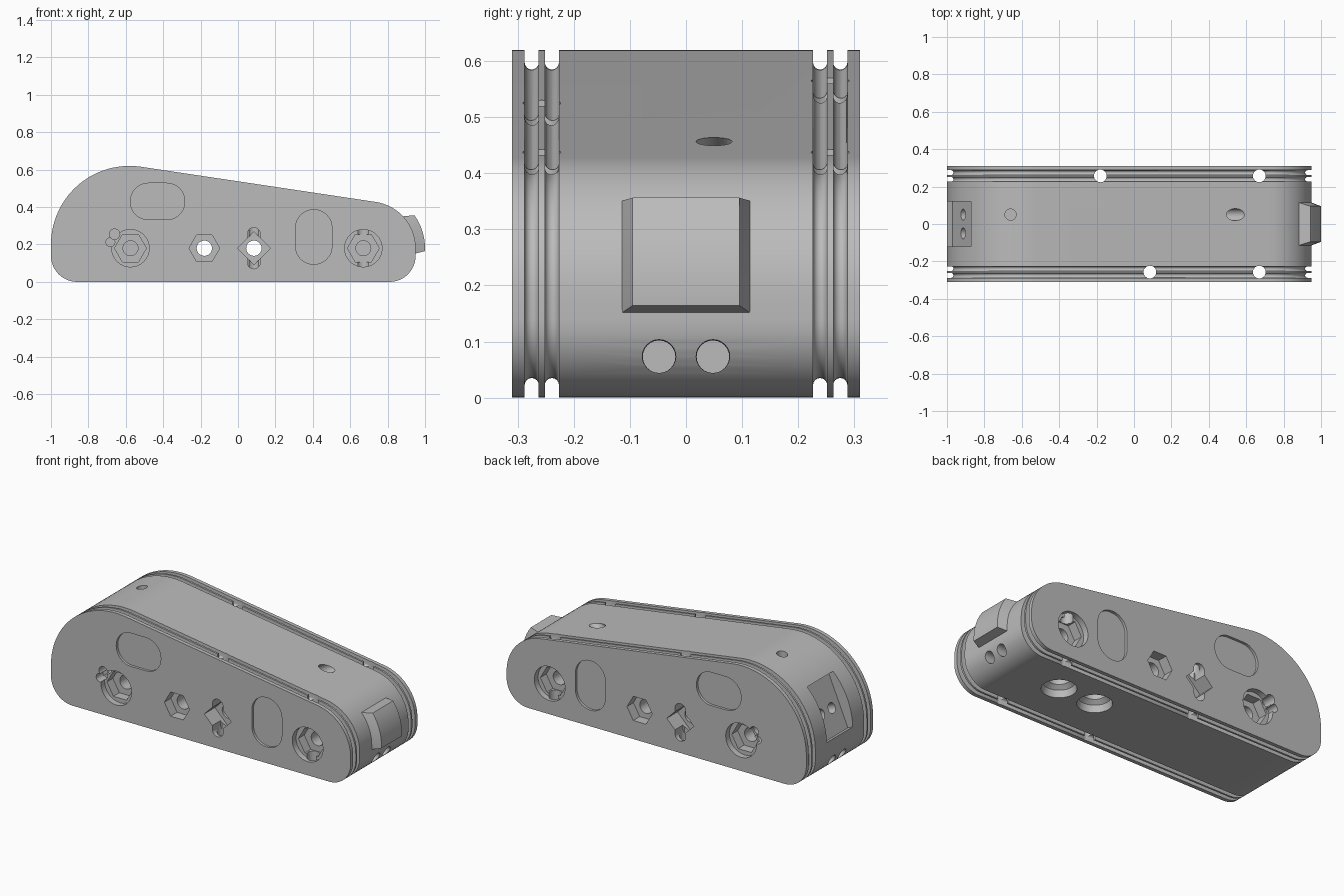
import bpy, bmesh
from math import sin, cos, pi, radians
from mathutils import Vector

cube = bpy.data.objects.get("Cube")
if cube:
    bpy.data.objects.remove(cube)

grey = bpy.data.materials.new("mid grey")
grey.use_nodes = True
COLOR = (0.5, 0.5, 0.5, 1)
grey.diffuse_color = COLOR
grey.node_tree.nodes["Principled BSDF"].inputs["Base Color"].default_value = COLOR


def loft(name, rings):
    """Closed solid through rings with equal point counts."""
    bm = bmesh.new()
    loops = [[bm.verts.new(p) for p in ring] for ring in rings]
    n = len(loops[0])
    for a, b in zip(loops, loops[1:]):
        for i in range(n):
            j = (i + 1) % n
            bm.faces.new((a[i], a[j], b[j], b[i]))
    bm.faces.new(loops[0])
    bm.faces.new(loops[-1])
    bmesh.ops.recalc_face_normals(bm, faces=bm.faces)
    mesh = bpy.data.meshes.new(name)
    bm.to_mesh(mesh)
    bm.free()
    mesh.materials.append(grey)
    obj = bpy.data.objects.new(name, mesh)
    bpy.context.collection.objects.link(obj)
    return obj


def arc(cx, cz, r, start, end, n):
    steps = [radians(start + (end - start) * i / n) for i in range(n + 1)]
    return [(cx + r * cos(a), cz + r * sin(a)) for a in steps]


def at_y(points, y):
    return [(x, y, z) for x, z in points]


def circle(cx, cz, r, n=32):
    return arc(cx, cz, r, 0, 360, n)[:-1]


def stadium(cx, cz, w, h, r):
    x, z = w / 2 - r, h / 2 - r
    return (arc(cx + x, cz + z, r, 0, 90, 8) + arc(cx - x, cz + z, r, 90, 180, 8)
            + arc(cx - x, cz - z, r, 180, 270, 8) + arc(cx + x, cz - z, r, 270, 360, 8))


def outline(d):
    """Side silhouette, inset by d."""
    return (arc(0.70, 0.18, 0.25 - d, 0, 81.4, 18)
            + arc(-0.58, 0.20, 0.42 - d, 81.4, 180, 28)
            + arc(-0.86, 0.14, 0.14 - d, 180, 270, 12)
            + arc(0.81, 0.14, 0.14 - d, 270, 360, 12))


# Body with two round-bottomed grooves near each side
stations = [(-0.31, 0)]
HALF, DEEP = 0.0125, 0.035
for g in (-0.275, -0.239, 0.239, 0.275):
    stations.append((g - HALF, 0))
    for i in range(9):
        t = pi * i / 8
        stations.append((g - HALF * cos(t), DEEP - HALF + HALF * sin(t)))
    stations.append((g + HALF, 0))
stations.append((0.31, 0))
body = loft("body", [at_y(outline(d), y) for y, d in stations])


def cut(cutter):
    cutter.hide_render = True
    mod = body.modifiers.new("cut", "BOOLEAN")
    mod.operation, mod.solver, mod.object = "DIFFERENCE", "EXACT", cutter
    bpy.context.view_layer.objects.active = body
    bpy.ops.object.modifier_apply(modifier=mod.name)
    bpy.data.objects.remove(cutter)


def pocket(points, side, depth):
    """Recess cut into the front (side -1) or back (side 1)."""
    cut(loft("pocket", [at_y(points, side * 0.35), at_y(points, side * (0.31 - depth))]))


def bore(start, direction, steps, n=24):
    """Round hole; steps are (distance, radius) along the direction."""
    d = Vector(direction).normalized()
    u = d.orthogonal().normalized()
    v = d.cross(u)
    cut(loft("bore", [[Vector(start) + d * t + (u * x + v * z) * 1.0
                       for x, z in circle(0, 0, r, n)] for t, r in steps]))


ROW = 0.18
for side in (-1, 1):
    # Shallow rounded windows
    pocket(stadium(-0.43, 0.43, 0.29, 0.195, 0.095), side, 0.015)
    pocket(stadium(0.405, 0.24, 0.195, 0.29, 0.095), side, 0.015)
    # Stepped end pockets: round, hexagonal, then a blind hole
    for x in (-0.575, 0.67):
        pocket(circle(x, ROW, 0.1), side, 0.035)
        pocket(circle(x, ROW, 0.085, 6), side, 0.09)
        pocket(circle(x, ROW, 0.04), side, 0.2)
    pocket(circle(-0.66, 0.255, 0.028, 16), side, 0.08)
    pocket(circle(-0.682, 0.212, 0.024, 16), side, 0.065)
    # Hexagonal and diamond seats around the through holes
    hex_x, diamond_x = (-0.18, 0.085) if side < 0 else (0.085, -0.18)
    pocket(circle(hex_x, ROW, 0.082, 6), side, 0.06)
    pocket(circle(diamond_x, ROW, 0.088, 4), side, 0.1)
    pocket(stadium(diamond_x, ROW, 0.07, 0.22, 0.0349), side, 0.075)
    # Vertical locking holes
    for x in (diamond_x, 0.67):
        bore((x, side * 0.257, -0.05), (0, 0, 1), [(0, 0.034), (0.75, 0.034)])

# Cross holes through the whole width
for x in (-0.18, 0.085):
    bore((x, -0.4, ROW), (0, 1, 0), [(0, 0.041), (0.8, 0.041)])

# Cable holes in the top
bore((-0.66, 0.05, 0.7), (0, 0, -1), [(0, 0.03), (0.28, 0.03)])
bore((0.708, 0.05, 0.563), (-0.84, 0, -0.54), [(0, 0.032), (0.45, 0.032)])

# Countersunk holes in the underside
for x in (0.53, 0.29):
    bore((x, 0.03, -0.01), (0, 0, 1), [(0, 0.095), (0.05, 0.085), (0.07, 0.06), (0.16, 0.06)], 32)

# Paired pin holes low on both ends
for y in (-0.048, 0.048):
    bore((1.0, y, 0.073), (-1, 0, 0), [(0, 0.033), (0.09, 0.029), (0.18, 0.029)])
    bore((-1.05, y, 0.073), (1, 0, 0), [(0, 0.033), (0.09, 0.029), (0.18, 0.029)])

# Tilted rectangular socket in the tall end, with two pin holes
tilt = radians(23.5)
out = Vector((-cos(tilt), 0, sin(tilt)))
along = Vector((sin(tilt), 0, cos(tilt)))
hub = Vector((-0.58, 0, 0.20))
side_dir = Vector((0, 1, 0))
cut(loft("socket", [[hub + out * r + along * (a * 0.16) + side_dir * (b * 0.12)
                     for a, b in ((-1, -1), (1, -1), (1, 1), (-1, 1))] for r in (0.355, 0.5)]))
for y in (-0.05, 0.05):
    bore(hub + out * 0.45 + along * -0.02 + side_dir * y, -out, [(0, 0.03), (0.2, 0.03)])

# Bevelled curved button on the low end
inner = arc(0.70, 0.18, 0.235, -8, 46, 12)
outer = arc(0.70, 0.18, 0.30, -3, 36, 12)
# Cross strips follow the curve from bottom to top
strips = []
for (xi, zi), (xo, zo) in zip(inner, outer):
    strips.append([(xi, -0.12, zi), (xo, -0.095, zo), (xo, 0.095, zo), (xi, 0.12, zi)])
button = loft("end_button", strips)

for obj in (body, button):
    bpy.ops.object.select_all(action="DESELECT")
    obj.select_set(True)
    bpy.context.view_layer.objects.active = obj
    bpy.ops.object.shade_smooth_by_angle(angle=radians(28))
